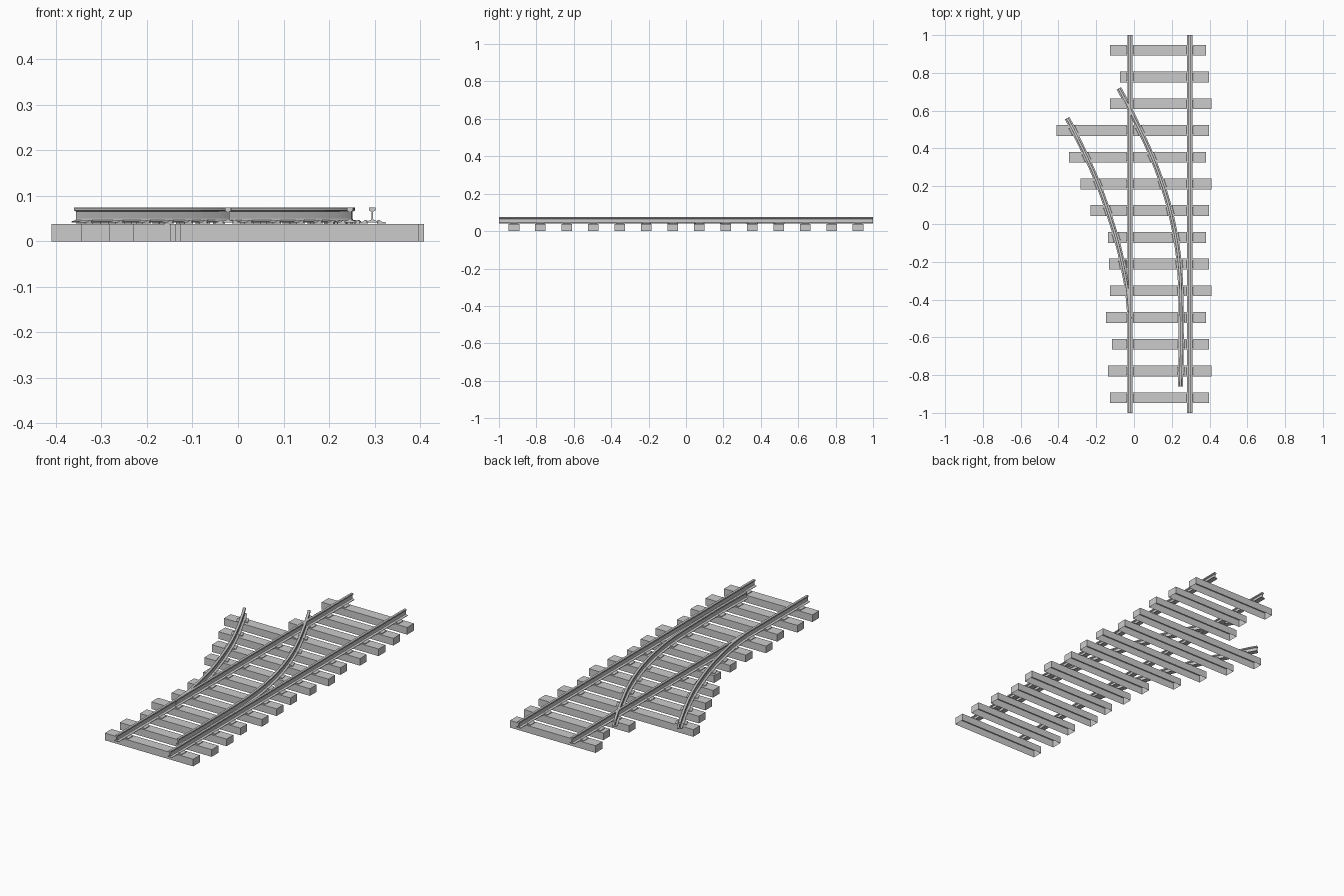
import bpy, bmesh
from mathutils import Vector

if "Cube" in bpy.data.objects:
    bpy.data.objects.remove(bpy.data.objects["Cube"])

SLEEPER_TOP = 0.0385
PITCH = 1.84 / 13


def make_object(name, bm):
    bmesh.ops.recalc_face_normals(bm, faces=bm.faces)
    mesh = bpy.data.meshes.new(name)
    bm.to_mesh(mesh)
    bm.free()
    obj = bpy.data.objects.new(name, mesh)
    bpy.context.collection.objects.link(obj)
    return obj


def spline(points, steps=4):
    """Smooth path through the points."""
    p = [Vector(q) for q in points]
    p = [2 * p[0] - p[1]] + p + [2 * p[-1] - p[-2]]
    out = []
    for i in range(1, len(p) - 2):
        a, b, c, d = p[i - 1:i + 3]
        for k in range(steps):
            t = k / steps
            out.append(0.5 * (2 * b + (c - a) * t + (2 * a - 5 * b + 4 * c - d) * t * t
                              + (3 * b - a - 3 * c + d) * t ** 3))
    return out + [p[-2]]


def tangent(path, i):
    return (path[min(i + 1, len(path) - 1)] - path[max(i - 1, 0)]).normalized()


def sweep(bm, profile, path):
    """Run a closed (side, height) profile along a flat path and cap it."""
    rings = []
    for i, p in enumerate(path):
        t = tangent(path, i)
        side = Vector((t.y, -t.x))
        rings.append([bm.verts.new((p.x + side.x * u, p.y + side.y * u, z))
                      for u, z in profile])
    n = len(profile)
    for r, s in zip(rings, rings[1:]):
        for j in range(n):
            bm.faces.new((r[j], r[(j + 1) % n], s[(j + 1) % n], s[j]))
    bm.faces.new(rings[0])
    bm.faces.new(rings[-1])


# Sleepers, open underneath: left ends listed from back to front
left_ends = [-0.127, -0.074, -0.127, -0.41, -0.344, -0.284, -0.23,
             -0.137, -0.132, -0.127, -0.148, -0.116, -0.137, -0.127]
right_ends = [0.381, 0.398, 0.409, 0.398]
right_index = [0, 1, 2, 1, 0, 2, 1, 0, 1, 2, 0, 1, 2, 1]
sleeper_y = [0.92 - PITCH * i for i in range(14)]
for i, (y, x0) in enumerate(zip(sleeper_y, left_ends)):
    x1 = right_ends[right_index[i]]
    bm = bmesh.new()
    bmesh.ops.create_cube(bm, size=1)
    bm.normal_update()
    bmesh.ops.delete(bm, geom=[f for f in bm.faces if f.normal.z < -0.5],
                     context='FACES_ONLY')
    for v in bm.verts:
        v.co = ((x0 + x1) / 2 + v.co.x * (x1 - x0), y + v.co.y * 0.057,
                (v.co.z + 0.5) * SLEEPER_TOP)
    make_object(f"sleeper_{i + 1}", bm)

# Rail cross-section: foot, web and head
half = [(0.0135, 0.041), (0.0135, 0.0435), (0.003, 0.047), (0.002, 0.050),
        (0.002, 0.065), (0.007, 0.0675), (0.007, 0.0735), (0.006, 0.0748)]
rail_profile = half + [(-u, z) for u, z in reversed(half)]

# Rail paths, with the range of sleepers that carry their clips
rails = {
    "left_straight_rail": ([Vector((-0.022, -1)), Vector((-0.022, 1))], range(0, 14)),
    "right_straight_rail": ([Vector((0.295, -1)), Vector((0.295, 1))], range(0, 14)),
    "outer_curved_rail": (spline([(-0.021, -0.5), (-0.034, -0.357), (-0.059, -0.22),
                                  (-0.093, -0.077), (-0.143, 0.083), (-0.195, 0.225),
                                  (-0.255, 0.362), (-0.322, 0.5), (-0.354, 0.56)]),
                          range(3, 9)),
    "inner_curved_rail": (spline([(0.246, -0.86), (0.25, -0.63), (0.247, -0.357),
                                  (0.24, -0.22), (0.222, -0.077), (0.188, 0.083),
                                  (0.145, 0.225), (0.093, 0.362), (0.03, 0.5),
                                  (-0.04, 0.643), (-0.08, 0.718)]),
                          range(3, 13)),
}

# Wedge-shaped clip holding the rail foot
clip_profile = [(0.010, SLEEPER_TOP), (0.010, 0.046), (0.016, 0.047),
                (0.021, 0.043), (0.029, 0.042), (0.029, SLEEPER_TOP)]

for name, (path, carried) in rails.items():
    bm = bmesh.new()
    sweep(bm, rail_profile, path)
    make_object(name, bm)

    # A pair of clips where the rail crosses each sleeper
    bm = bmesh.new()
    for s in carried:
        y = sleeper_y[s]
        for a, b in zip(path, path[1:]):
            if a.y <= y < b.y:
                p = a.lerp(b, (y - a.y) / (b.y - a.y))
                d = (b - a).normalized() * 0.02
                for sign in (-1, 1):
                    sweep(bm, [(u * sign, z) for u, z in clip_profile], [p - d, p + d])
    make_object(name + "_clips", bm)
